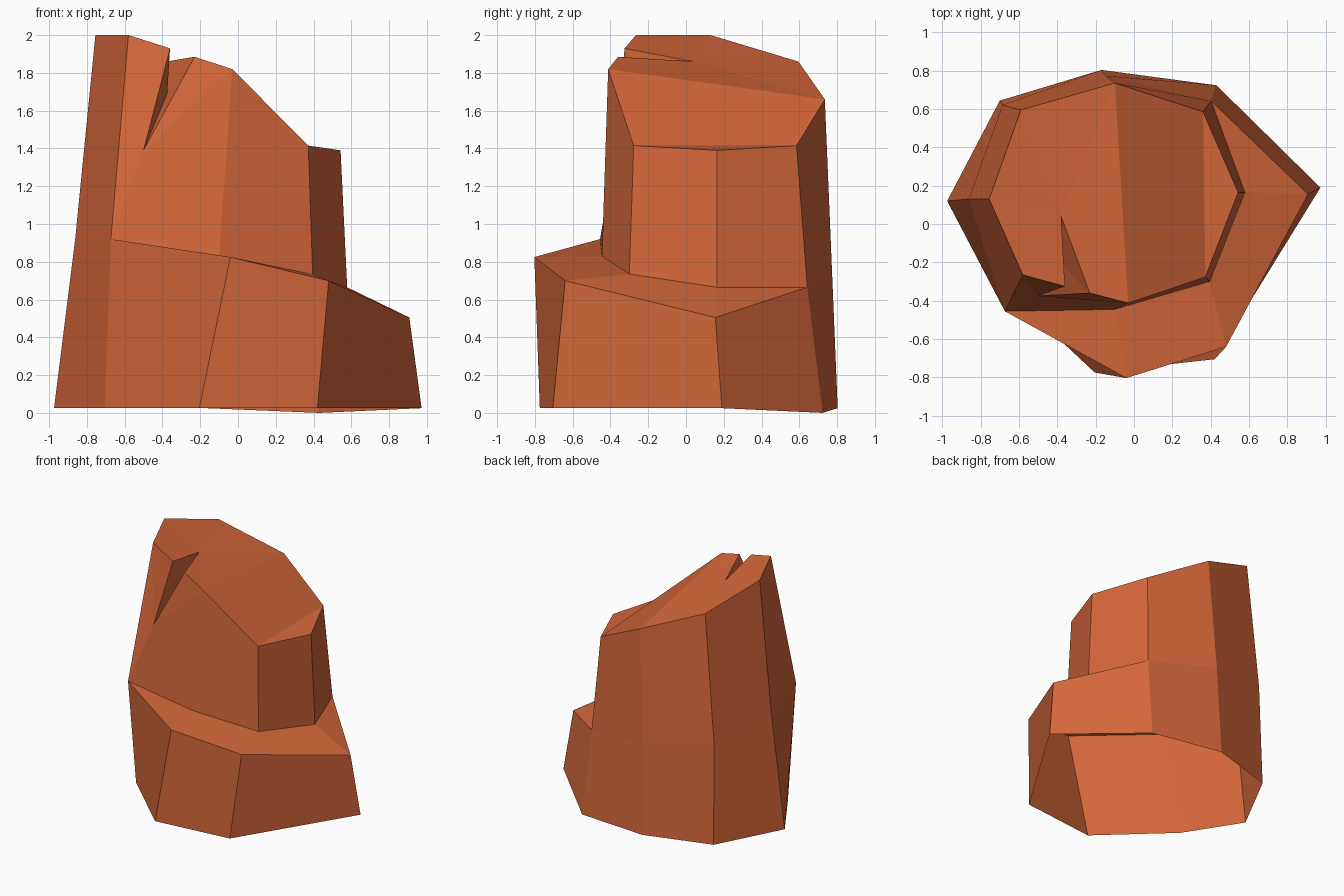
import bpy, bmesh

if "Cube" in bpy.data.objects:
    bpy.data.objects.remove(bpy.data.objects["Cube"])

# Cross-section rings, counter-clockwise from the left corner
base = [(-.974, .12, .025), (-.705, -.305, .025), (-.205, -.774, .025), (.42, -.705, .025),
        (.972, .19, .025), (.43, .723, 0), (-.17, .803, .025), (-.70, .643, .025)]
waist = [(-.862, .13, .92), (-.673, -.455, .92), (-.10, -.445, .83), (.395, -.30, .735),
         (.578, .165, .665), (.402, .642, .665), (-.15, .773, .75), (-.685, .62, .86)]
crown = [(-.755, .13, 2), (-.58, -.265, 2), (-.03, -.412, 1.82), (.372, -.277, 1.415),
         (.543, .165, 1.39), (.36, .585, 1.415), (-.10, .735, 1.66), (-.59, .595, 1.86)]
ledge_rim = [(-.04, -.803, .825), (.48, -.64, .70), (.907, .155, .505)]
notch = [(-.36, -.325, 1.93), (-.50, -.375, 1.39), (-.23, -.36, 1.885),
         (-.38, .04, 1.86), (-.375, -.22, 1.69)]

bm = bmesh.new()


def verts(points):
    return [bm.verts.new(p) for p in points]


def face(*v):
    return bm.faces.new(v)


B, W, C, N = verts(base), verts(waist), verts(crown), verts(notch)
rim = verts(ledge_rim)
L = [W[0], W[1], *rim, W[5], W[6], W[7]]      # outer edge at ledge height

# Lower walls (open underneath) and upper walls (notched front wall is separate)
for i in range(8):
    j = (i + 1) % 8
    face(B[i], B[j], L[j], L[i])
    if i != 1:
        face(W[i], W[j], C[j], C[i])

# Ledge
face(L[1], L[2], W[2])
for i in (2, 3):
    face(L[i], L[i + 1], W[i + 1], W[i])
face(L[4], L[5], W[4])

# Front wall with its crack
left, tip, right, inner, deep = N
face(C[1], tip, left)
face(C[1], W[1], tip)
face(tip, C[2], right)
face(tip, W[1], W[2], C[2])
face(left, tip, deep)
face(left, deep, inner)
face(inner, deep, right)
face(deep, tip, right)

# Top: high slope around the crack, then the steep slope
face(C[0], C[1], left, inner)
face(inner, right, C[2])
face(inner, C[2], C[6])
face(inner, C[6], C[7])
face(inner, C[7], C[0])
face(C[2], C[3], C[5], C[6])
face(C[3], C[4], C[5])

mesh = bpy.data.meshes.new("rock")
bm.to_mesh(mesh)
bm.free()
rock = bpy.data.objects.new("rock", mesh)
bpy.context.collection.objects.link(rock)

clay = bpy.data.materials.new("terracotta")
clay.diffuse_color = (.67, .137, .043, 1)
clay.use_nodes = True
clay.node_tree.nodes["Principled BSDF"].inputs["Base Color"].default_value = clay.diffuse_color
mesh.materials.append(clay)
